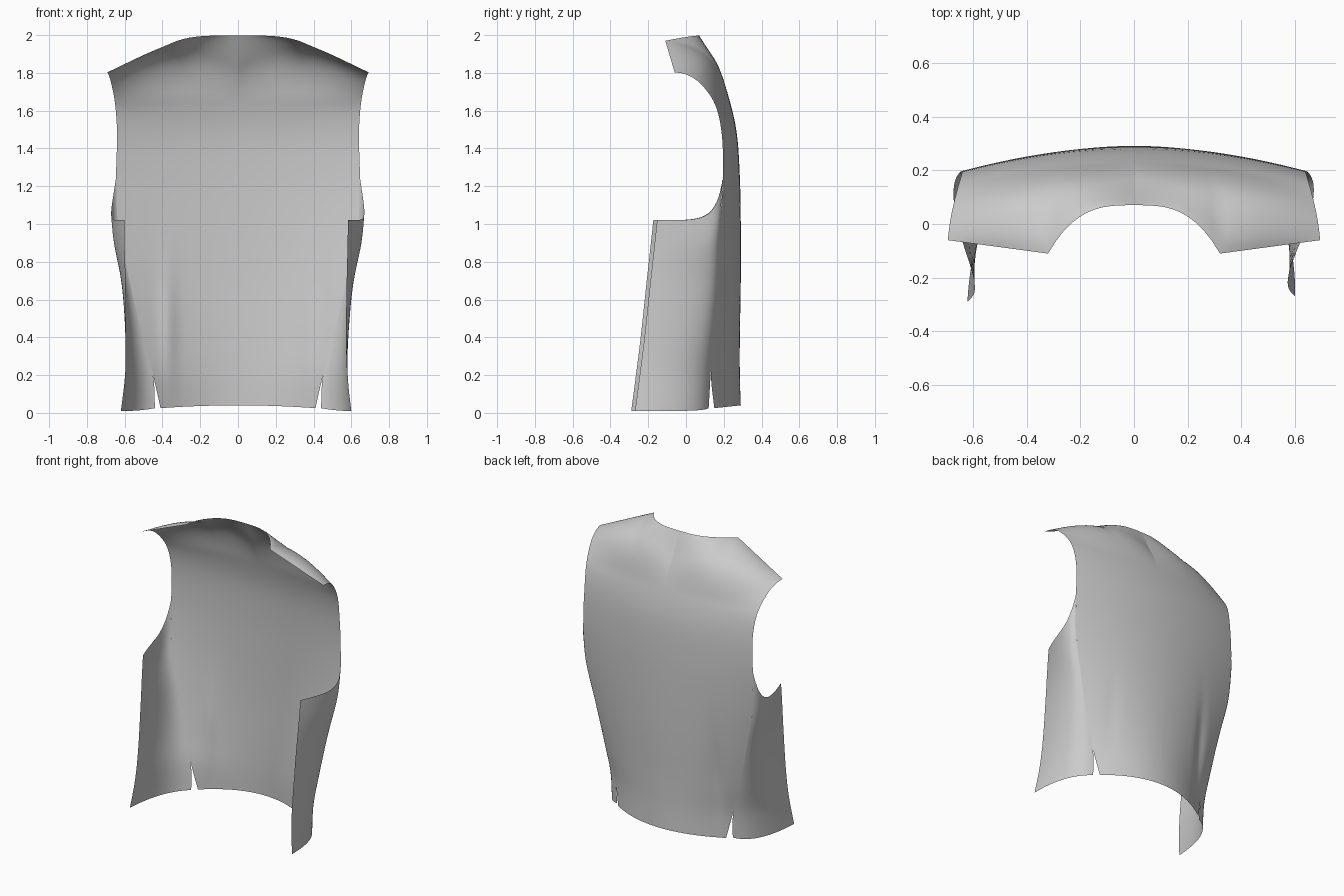
import bpy, math

if "Cube" in bpy.data.objects:
    bpy.data.objects.remove(bpy.data.objects["Cube"])

# Back panel stations from hem to neck: centre y, z, then outer edge x, y, z
BACK = [(.29, .04, .41, .15, .025), (.285, .2, .45, .132, .2), (.285, .4, .505, .14, .4),
        (.29, .7, .575, .16, .7), (.29, 1.0, .635, .18, 1.0), (.285, 1.25, .645, .195, 1.25),
        (.27, 1.47, .64, .19, 1.47), (.235, 1.64, .65, .155, 1.63), (.19, 1.77, .67, .08, 1.74),
        (.13, 1.88, .685, .005, 1.79), (.07, 1.995, .693, -.06, 1.803)]
# Side panel stations: seam x, y, z, bulge x, front edge x, y, z
SIDE = [(.44, .12, .025, .60, .61, -.28, .01), (.45, .13, .2, .60, .588, -.255, .2),
        (.505, .14, .4, .615, .582, -.23, .4), (.575, .16, .7, .645, .585, -.20, .68),
        (.635, .18, 1.0, .69, .59, -.178, .88), (.645, .195, 1.25, .715, .592, -.163, 1.02)]
CORNER = 11 / 24   # where the neckline meets the shoulder line


def spline(rows, r):
    """Catmull-Rom interpolation between station tuples."""
    n = len(rows) - 1
    i = min(int(r), n - 1)
    t = r - i
    a, b, c, d = (rows[max(0, min(n, j))] for j in (i - 1, i, i + 1, i + 2))
    return [.5 * (2 * q + (s - p) * t + (2 * p - 5 * q + 4 * s - e) * t * t
                  + (3 * q - p - 3 * s + e) * t ** 3) for p, q, s, e in zip(a, b, c, d)]


def top_edge(u):
    """Curved neckline followed by the straight shoulder line."""
    if u <= CORNER:
        s = u / CORNER
        return .32 * s, .07 - .18 * s ** 3.1, 1.998 - .028 * s ** 4
    s = (u - CORNER) / (1 - CORNER)
    return .32 + .373 * s, -.11 + .05 * s, 1.97 - .167 * s


def back_point(u, v, side):
    r = v * 10
    yc, zc, xe, ye, ze = spline(BACK, r)
    p = [xe * u, yc + (ye - yc) * u ** 2, zc + (ze - zc) * u ** 2]
    # Roll the upper part over the shoulder to meet the neckline
    w = max(0, (r - 7.5) / 2.5) ** 2
    yt, zt, xt, yte, zte = BACK[-1]
    flat = (xt * u, yt + (yte - yt) * u ** 2, zt + (zte - zt) * u ** 2)
    p = [a + w * (t - f) for a, t, f in zip(p, top_edge(u), flat)]
    p[2] += .07 * math.sin(math.pi * u) * math.sin(math.pi * max(0, (r - 7.2) / 2.8))
    # Soft drape folds, deeper on the left
    depth = .02 if side < 0 else .005
    p[1] -= depth * (1 - u ** 4) * math.exp(-((p[0] - .37) / .04) ** 2 - ((p[2] - .45) / .3) ** 2)
    return p


def side_point(s, v, side):
    xr, yr, zr, xb, xf, yf, zf = spline(SIDE, v * 5)
    shift = -.01 * side     # the left panel hangs slightly further out and forward
    xf, yf = xf + shift, yf - shift
    a, b, c = (1 - s) ** 2, 2 * s * (1 - s), s * s
    return [a * xr + b * xb + c * xf, a * yr + b * (yr - .06) + c * yf,
            zf + (zr - zf) * (1 - s) ** 4]


def panel(name, func, nu, nv, side):
    verts = []
    for j in range(nv + 1):
        for i in range(nu + 1):
            x, y, z = func(i / nu, j / nv, side)
            verts.append((side * x, y, max(0, z)))
    faces = []
    for j in range(nv):
        for i in range(nu):
            k = j * (nu + 1) + i
            f = (k, k + nu + 1, k + nu + 2, k + 1)
            faces.append(f if side > 0 else f[::-1])
    me = bpy.data.meshes.new(name)
    me.from_pydata(verts, [], faces)
    for poly in me.polygons:
        poly.use_smooth = True
    ob = bpy.data.objects.new(name, me)
    bpy.context.collection.objects.link(ob)


# Two back halves and two side panels, split at the hem by small vents
for side, label in ((1, "right"), (-1, "left")):
    panel("back_panel_" + label, back_point, 24, 60, side)
    panel("side_panel_" + label, side_point, 20, 40, side)
